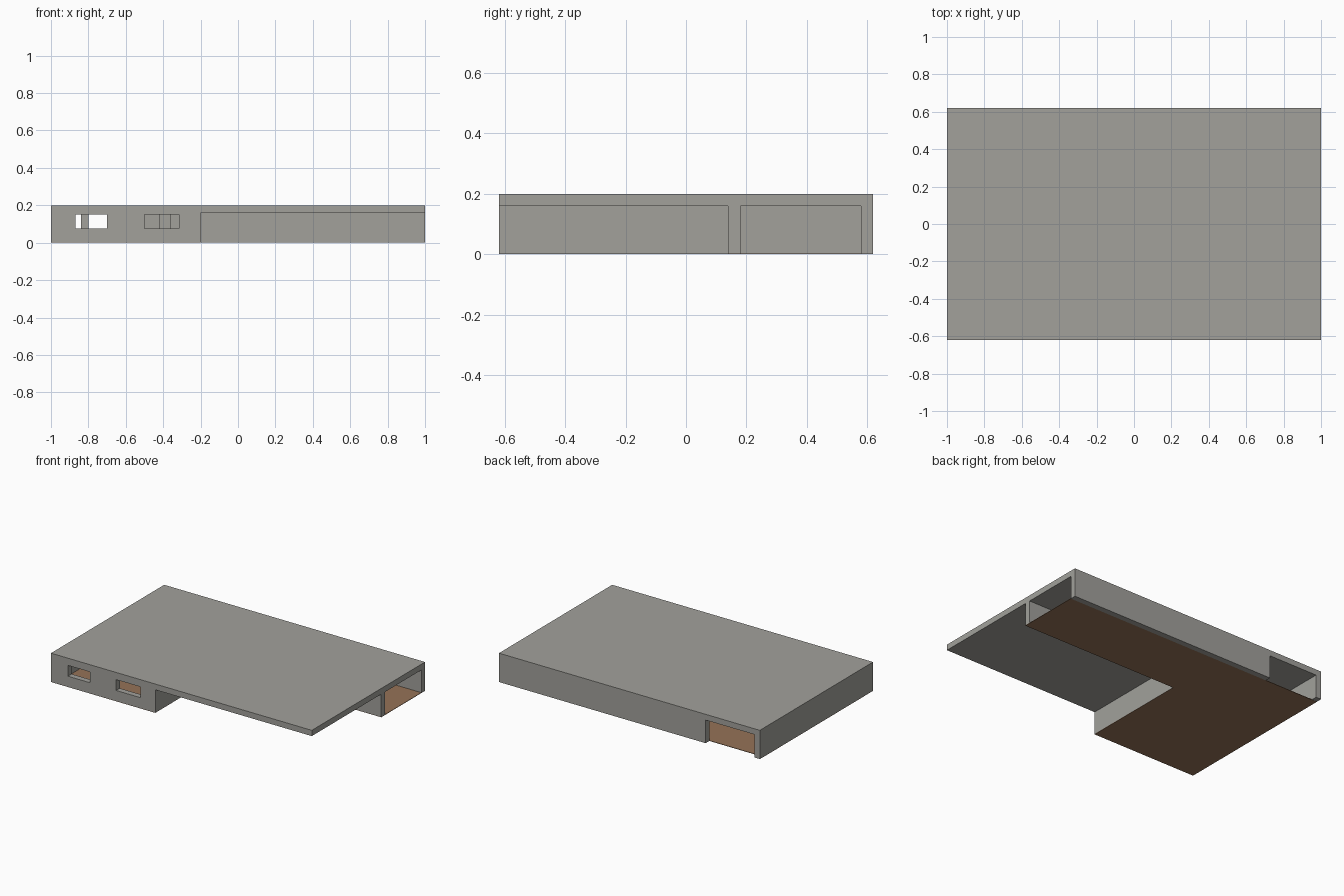
import bpy, bmesh
from mathutils import Matrix, Vector

if "Cube" in bpy.data.objects:
    bpy.data.objects.remove(bpy.data.objects["Cube"])


def material(name, rgb):
    m = bpy.data.materials.new(name)
    m.diffuse_color = (*rgb, 1)
    m.use_nodes = True
    m.node_tree.nodes["Principled BSDF"].inputs["Base Color"].default_value = m.diffuse_color
    return m


GREY = material("concrete grey", (0.36, 0.355, 0.33))
BROWN = material("floor brown", (0.30, 0.17, 0.095))

T = 0.04       # wall and roof thickness
EAVE = 0.16    # underside of the roof
BASE = 0.001   # walls standing on the floor stop just above its underside


def part(name, boxes, mat):
    """One object made of boxes given as (x0, x1, y0, y1, z0, z1)."""
    bm = bmesh.new()
    for x0, x1, y0, y1, z0, z1 in boxes:
        centre = Vector((x0 + x1, y0 + y1, z0 + z1)) / 2
        size = Vector((x1 - x0, y1 - y0, z1 - z0))
        bmesh.ops.create_cube(bm, size=1, matrix=Matrix.Translation(centre) @ Matrix.Diagonal((*size, 1)))
    mesh = bpy.data.meshes.new(name)
    bm.to_mesh(mesh)
    bm.free()
    mesh.materials.append(mat)
    ob = bpy.data.objects.new(name, mesh)
    bpy.context.collection.objects.link(ob)
    return ob


def windowed_wall(name, x0, x1, y0, windows, z0=0.075, z1=0.15):
    """Wall along x: sill band, head band, and piers between the windows."""
    y1 = y0 + T
    boxes = [(x0, x1, y0, y1, BASE, z0), (x0, x1, y0, y1, z1, EAVE)]
    edges = [x0] + [e for w in windows for e in w] + [x1]
    for a, b in zip(edges[::2], edges[1::2]):
        boxes.append((a, b, y0, y1, z0, z1))
    part(name, boxes, GREY)


# Roof slab
part("roof", [(-1, 1, -0.62, 0.62, EAVE, 0.2)], GREY)

# Thin L-shaped floor: front room and corridor
part("floor", [(-1, -0.2, -0.62, 0.14, 0, 0.003),
               (-1, 1, 0.14, 0.58, 0, 0.003)], BROWN)

# Outer walls; the back entrance and the right corridor end stay open
part("left_wall", [(-1, -0.96, -0.62, 0.62, BASE, EAVE)], GREY)
part("back_wall", [(-0.585, 1, 0.58, 0.62, 0, EAVE)], GREY)
part("room_side_wall", [(-0.24, -0.2, -0.58, 0.14, BASE, EAVE)], GREY)
windowed_wall("front_wall", -0.96, -0.2, -0.62, [(-0.87, -0.70), (-0.50, -0.315)])

# Wall between room and corridor, with a doorway at its left end
windowed_wall("corridor_wall", -0.84, 1, 0.14, [(-0.80, -0.42), (-0.36, -0.24)])
